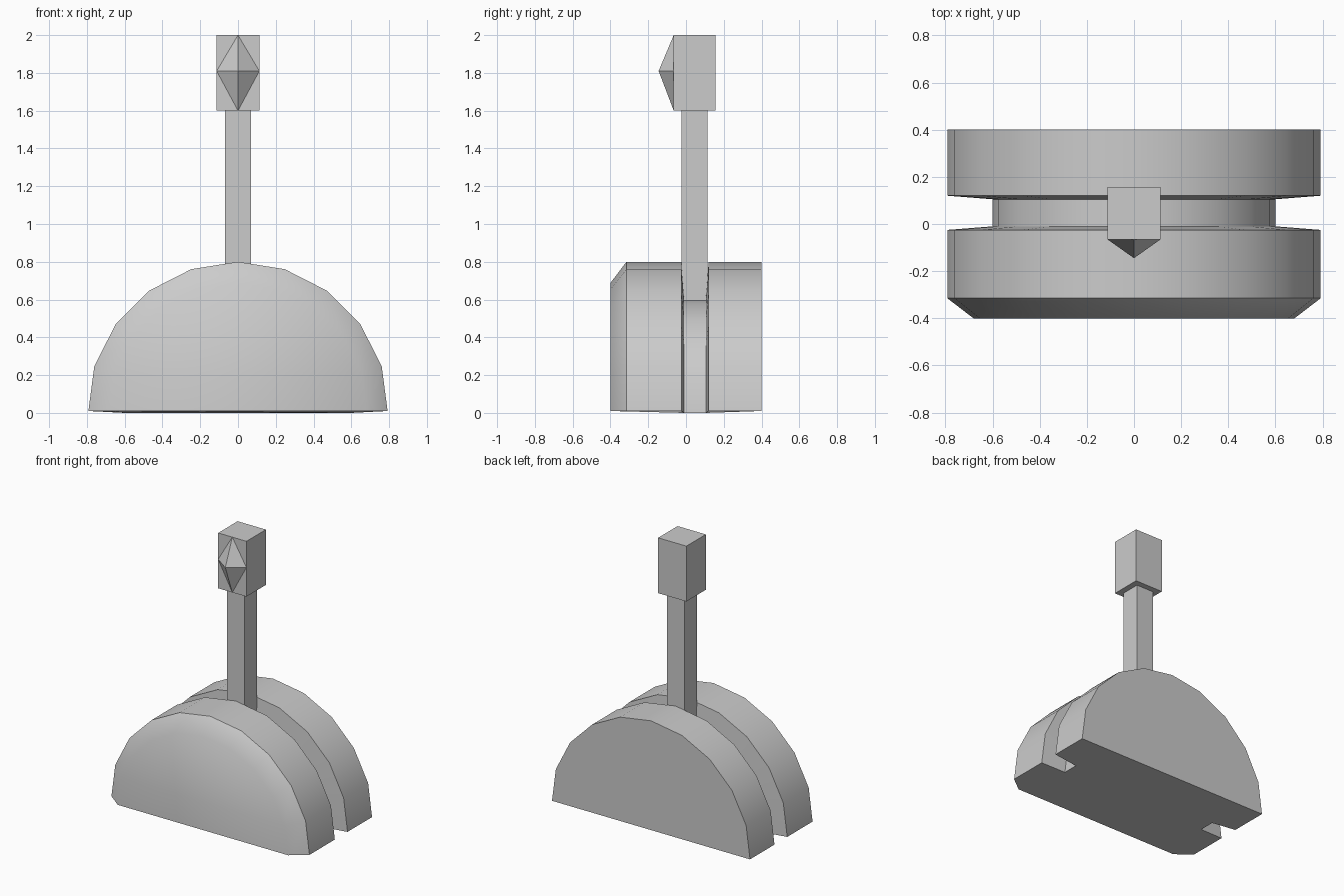
import bpy, bmesh, math

if "Cube" in bpy.data.objects:
    bpy.data.objects.remove(bpy.data.objects["Cube"])


def make_object(name, bm):
    bmesh.ops.recalc_face_normals(bm, faces=bm.faces)
    mesh = bpy.data.meshes.new(name)
    bm.to_mesh(mesh)
    bm.free()
    obj = bpy.data.objects.new(name, mesh)
    bpy.context.collection.objects.link(obj)
    return obj


def box(name, x, y0, y1, z0, z1):
    bm = bmesh.new()
    bmesh.ops.create_cube(bm, size=1)
    for v in bm.verts:
        v.co.x *= 2 * x
        v.co.y = y0 if v.co.y < 0 else y1
        v.co.z = z0 if v.co.z < 0 else z1
    return make_object(name, bm)


# half-round body with a central groove and a chamfered front: (y, scale, base z)
rings = [(-0.40, 0.86, 0.01), (-0.315, 1, 0.01), (-0.025, 1, 0.01),
         (-0.01, 0.758, 0.0), (0.105, 0.758, 0.0), (0.12, 1, 0.01), (0.40, 1, 0.01)]
bm = bmesh.new()
loops = []
for y, s, base in rings:
    loop = []
    for i in range(11):
        a = math.radians(18 * i)
        x, z = 0.8 * s * math.cos(a), 0.8 * s * math.sin(a)
        if i in (0, 10):
            x, z = x * 0.99, base
        loop.append(bm.verts.new((x, y, z)))
    loops.append(loop)
for a, b in zip(loops, loops[1:]):
    for i in range(10):
        bm.faces.new((a[i], a[i + 1], b[i + 1], b[i]))
bm.faces.new(loops[0])
bm.faces.new(loops[-1])
bm.faces.new([l[0] for l in loops] + [l[10] for l in reversed(loops)])
body = make_object("grooved_body", bm)
bpy.context.view_layer.objects.active = body
body.select_set(True)
bpy.ops.object.shade_smooth_by_angle(angle=math.radians(41))
body.select_set(False)

# upright stem and block head
box("stem", 0.07, -0.025, 0.115, 0.58, 1.6)
box("head_block", 0.113, -0.065, 0.157, 1.6, 2.0)

# faceted diamond on the front of the head
bm = bmesh.new()
rim = [bm.verts.new((x, -0.065, z)) for x, z in
       ((0, 2.0), (0.113, 1.81), (0, 1.6), (-0.113, 1.81))]
tip = bm.verts.new((0, -0.145, 1.81))
for i in range(4):
    bm.faces.new((rim[i], rim[(i + 1) % 4], tip))
bm.faces.new(rim)
make_object("front_diamond", bm)
